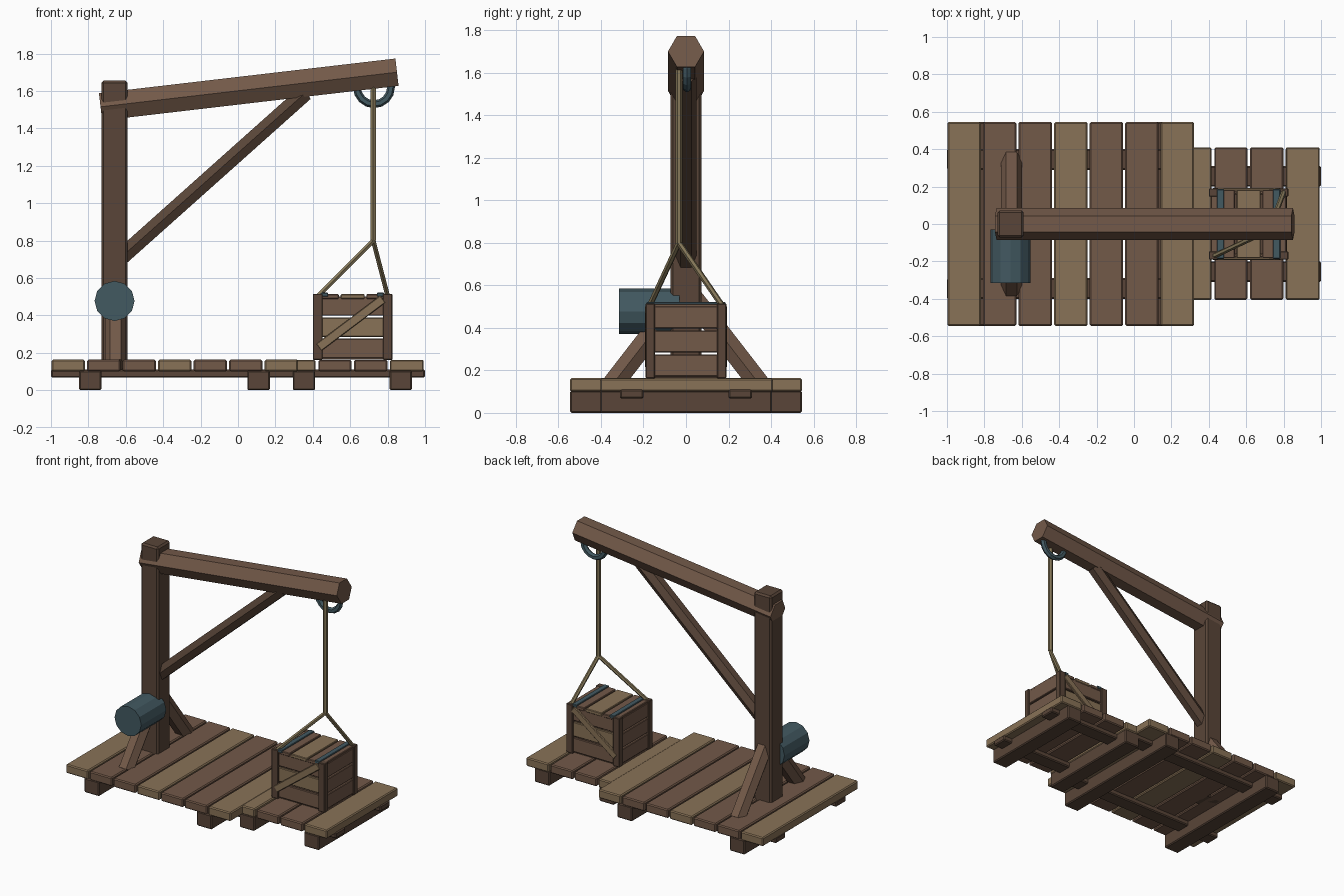
import bpy, math
from mathutils import Vector, Matrix

if "Cube" in bpy.data.objects:
    bpy.data.objects.remove(bpy.data.objects["Cube"])


def mat(name, c):
    m = bpy.data.materials.new(name)
    m.diffuse_color = (*c, 1)
    m.use_nodes = True
    m.node_tree.nodes["Principled BSDF"].inputs["Base Color"].default_value = m.diffuse_color
    return m


BROWN = mat("brown_wood", (0.17, 0.10, 0.066, 1)[:3])
TAN = mat("tan_wood", (0.25, 0.17, 0.095))
DARK = mat("dark_wood", (0.10, 0.06, 0.04))
IRON = mat("blue_iron", (0.055, 0.10, 0.12))
ROPE = mat("rope", (0.24, 0.19, 0.10))


def box(name, x, y, z, m, bevel=0.007):
    """Chamfered box from (min, max) ranges."""
    bpy.ops.mesh.primitive_cube_add(size=1)
    o = bpy.context.object
    o.name = name
    r = (x, y, z)
    o.data.transform(Matrix.Diagonal([b - a for a, b in r] + [1]))
    o.location = [(a + b) / 2 for a, b in r]
    o.data.materials.append(m)
    if bevel:
        b = o.modifiers.new("chamfer", 'BEVEL')
        b.width, b.segments = bevel, 1
    return o


def rod(name, a, b, r, sides, m, side=(0, 1, 0)):
    """Prism from a to b with one corner pointing along 'side'."""
    a, b = Vector(a), Vector(b)
    d = (b - a).normalized()
    s = Vector(side)
    s = (s - d * s.dot(d)).normalized()
    rot = Matrix((s, d.cross(s), d)).transposed().to_4x4()
    bpy.ops.mesh.primitive_cylinder_add(vertices=sides, radius=r, depth=(b - a).length)
    o = bpy.context.object
    o.name = name
    # the primitive's first corner lies on +y; turn it onto local x
    o.data.transform(Matrix.Rotation(-math.pi / 2, 4, 'Z'))
    o.matrix_world = Matrix.Translation((a + b) / 2) @ rot
    o.data.materials.append(m)
    return o


# Main deck and the narrower loading deck
for i in range(7):
    x = -0.997 + 0.19 * i
    box("main_plank", (x, x + 0.178), (-0.545, 0.545), (0.10, 0.163),
        TAN if i % 3 == 0 else BROWN)
for i, (x0, x1) in enumerate([(0.31, 0.415), (0.43, 0.607), (0.62, 0.798), (0.812, 0.993)]):
    box("loading_plank", (x0, x1), (-0.405, 0.41), (0.10, 0.162),
        TAN if i in (0, 3) else BROWN)

# Cross beams and stringers under both decks
for x, w in ((-0.79, 0.545), (0.11, 0.545), (0.353, 0.405), (0.87, 0.405)):
    box("cross_beam", (x - 0.06, x + 0.06), (-w, w), (0, 0.105), DARK)
for s in (-1, 1):
    for x0, x1, y in ((-1, 0.32, 0.345), (0.24, 1, 0.255)):
        box("stringer", (x0, x1), (s * y - 0.055, s * y + 0.055), (0.067, 0.11), DARK)

# Mast, boom and braces
box("mast", (-0.73, -0.59), (-0.073, 0.073), (0.10, 1.655), DARK, 0.012)
rod("boom", (-0.735, 0, 1.515), (0.85, 0, 1.70), 0.085, 6, BROWN)
rod("boom_brace", (-0.62, 0, 0.715), (0.36, 0, 1.59), 0.05, 6, DARK)
for s in (-1, 1):
    rod("mast_brace", (-0.655, s * 0.345, 0.135), (-0.655, s * 0.02, 0.555), 0.057, 6,
        BROWN, (1, 0, 0))

# Winch drum
rod("winch_drum", (-0.66, -0.315, 0.477), (-0.66, -0.03, 0.477), 0.107, 12, IRON, (1, 0, 0))

# Iron ring under the boom
bpy.ops.mesh.primitive_torus_add(major_segments=16, minor_segments=6, major_radius=0.091,
                                 minor_radius=0.021, location=(0.727, 0.005, 1.62),
                                 rotation=(math.pi / 2, 0, 0))
ring = bpy.context.object
ring.name = "boom_ring"
ring.data.materials.append(IRON)

# Hoisting rope and two sling legs
knot = (0.723, -0.033, 0.80)
rod("hoist_rope", knot, (0.723, -0.033, 1.64), 0.016, 6, ROPE)
for end in ((0.43, -0.17, 0.505), (0.80, 0.17, 0.505)):
    rod("sling_rope", knot, end, 0.014, 6, ROPE)

# Crate: corner posts, slats, lid, straps, diagonals
CX, HX, HY = 0.613, 0.213, 0.19
for sx in (-1, 1):
    for sy in (-1, 1):
        x, y = CX + sx * (HX - 0.026), sy * (HY - 0.022)
        box("crate_post", (x - 0.026, x + 0.026), (y - 0.022, y + 0.022),
            (0.162, 0.515), DARK, 0.004)
for i in range(3):
    z = 0.172 + 0.113 * i
    for s in (-1, 1):
        y, x = s * (HY - 0.022), CX + s * (HX - 0.018)
        box("crate_side_slat", (CX - HX + 0.03, CX + HX - 0.03), (y - 0.01, y + 0.01),
            (z, z + 0.103), TAN if i == 1 else BROWN, 0.004)
        box("crate_end_slat", (x - 0.01, x + 0.01), (-HY + 0.025, HY - 0.025),
            (z, z + 0.103), BROWN, 0.004)
box("crate_floor", (CX - HX + 0.02, CX + HX - 0.02), (-HY + 0.02, HY - 0.02),
    (0.165, 0.19), DARK, 0)
for i in (-1, 0, 1):
    x = CX + i * 0.138
    box("crate_lid_plank", (x - 0.064, x + 0.064), (-HY + 0.008, HY - 0.008),
        (0.488, 0.513), TAN if i == 0 else BROWN, 0.004)
for s in (-1, 1):
    x = CX + s * 0.15
    box("crate_strap", (x - 0.019, x + 0.019), (-HY + 0.004, HY - 0.004),
        (0.50, 0.521), IRON, 0.003)
    d = box("crate_diagonal", (-0.215, 0.215), (-0.01, 0.01), (-0.024, 0.024), TAN, 0.004)
    d.location = (CX - 0.01, s * (HY - 0.008), 0.358)
    d.rotation_euler = (0, -math.radians(37), 0)
